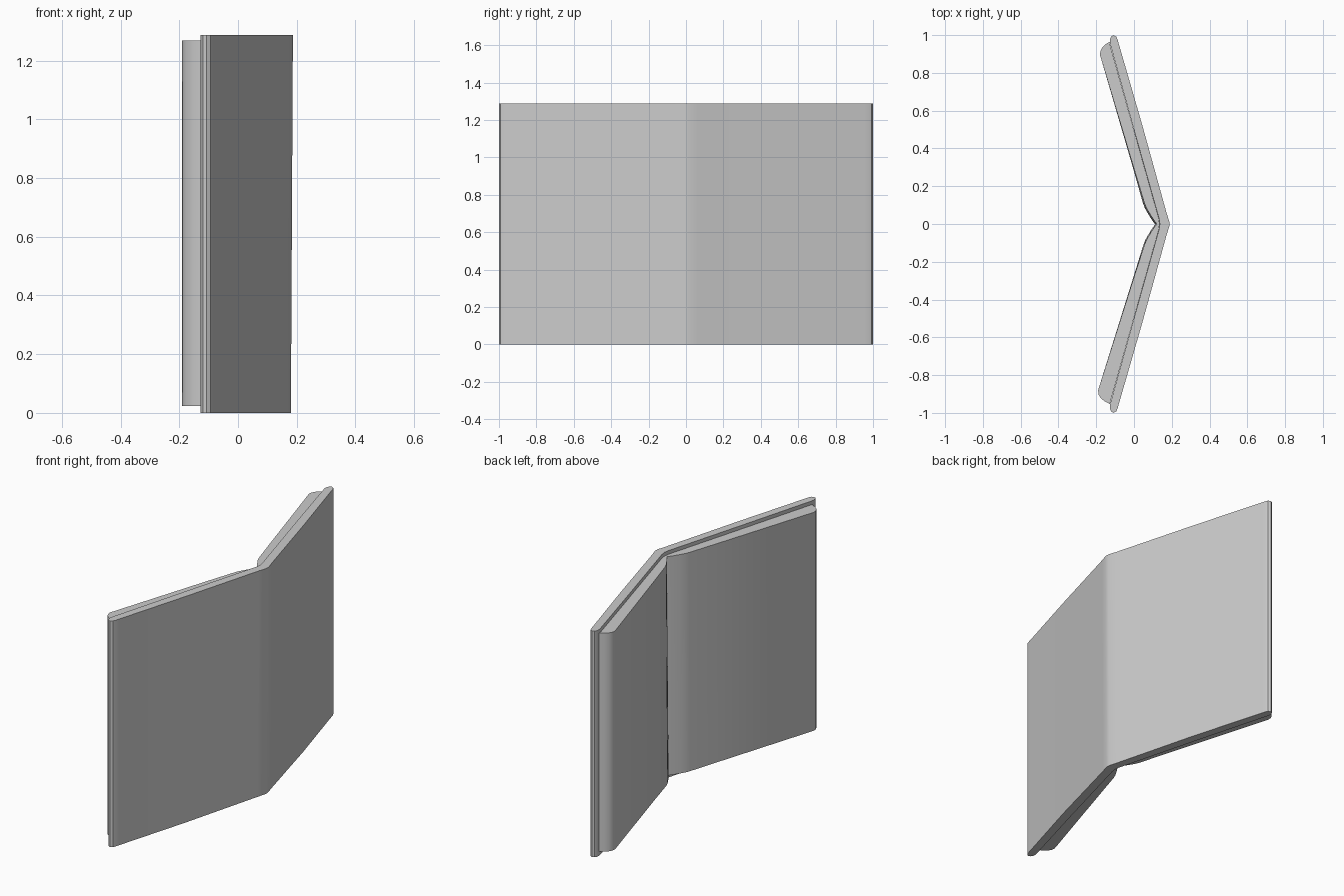
import bpy, bmesh, math

if "Cube" in bpy.data.objects:
    bpy.data.objects.remove(bpy.data.objects["Cube"])


def prism(name, outline, z0, z1, lean=0.0):
    """Upright solid from a plan outline; lean pulls the foot of the fold back in x."""
    bm = bmesh.new()
    rings = []
    for z, shift in ((z0, lean), (z1, 0.0)):
        rings.append([bm.verts.new((x - shift * max(0, 1 - abs(y) / 0.5), y, z))
                      for x, y in outline])
    low, high = rings
    n = len(outline)
    for i in range(n):
        j = (i + 1) % n
        bm.faces.new((low[i], low[j], high[j], high[i]))
    bm.faces.new(low[::-1])
    bm.faces.new(high)
    bmesh.ops.recalc_face_normals(bm, faces=bm.faces[:])
    mesh = bpy.data.meshes.new(name)
    bm.to_mesh(mesh)
    bm.free()
    obj = bpy.data.objects.new(name, mesh)
    bpy.context.collection.objects.link(obj)
    bpy.context.view_layer.objects.active = obj
    obj.select_set(True)
    bpy.ops.object.shade_smooth_by_angle(angle=math.radians(35))
    obj.select_set(False)
    return obj


def flip(points):
    return [(x, -y) for x, y in reversed(points)]


# cover: one folded board with rounded free edges
outer = [(0.187, 0.012), (0.172, 0.06), (0.042, 0.53), (-0.081, 0.955)]
edge = [(-0.086, 0.975), (-0.094, 0.992), (-0.108, 1.0),
        (-0.120, 0.994), (-0.127, 0.980), (-0.128, 0.960)]
inner = [(-0.006, 0.52), (0.132, 0.03)]
half = outer + edge + inner
prism("cover", half + [(0.137, 0.0)] + flip(half), 0.0, 1.288, 0.007)

# page blocks: rounded fore edge, page surface curling down into the gutter
back = [(0.135, 0.0), (0.131, 0.03), (-0.007, 0.52), (-0.126, 0.945)]
gutter = [(0.056, 0.108), (0.066, 0.084), (0.08, 0.06), (0.1, 0.028), (0.12, 0.0)]
left_edge = [(-0.128, 0.965), (-0.150, 0.952), (-0.168, 0.935),
             (-0.178, 0.915), (-0.180, 0.895)]
right_edge = [(-0.128, 0.952), (-0.155, 0.939), (-0.176, 0.922),
              (-0.188, 0.902), (-0.190, 0.880)]
prism("left_pages", back + left_edge + [(0.0, 0.293)] + gutter, 0.024, 1.268, 0.01)
prism("right_pages", flip(back + right_edge + [(-0.003, 0.29)] + gutter), 0.024, 1.268, 0.007)
